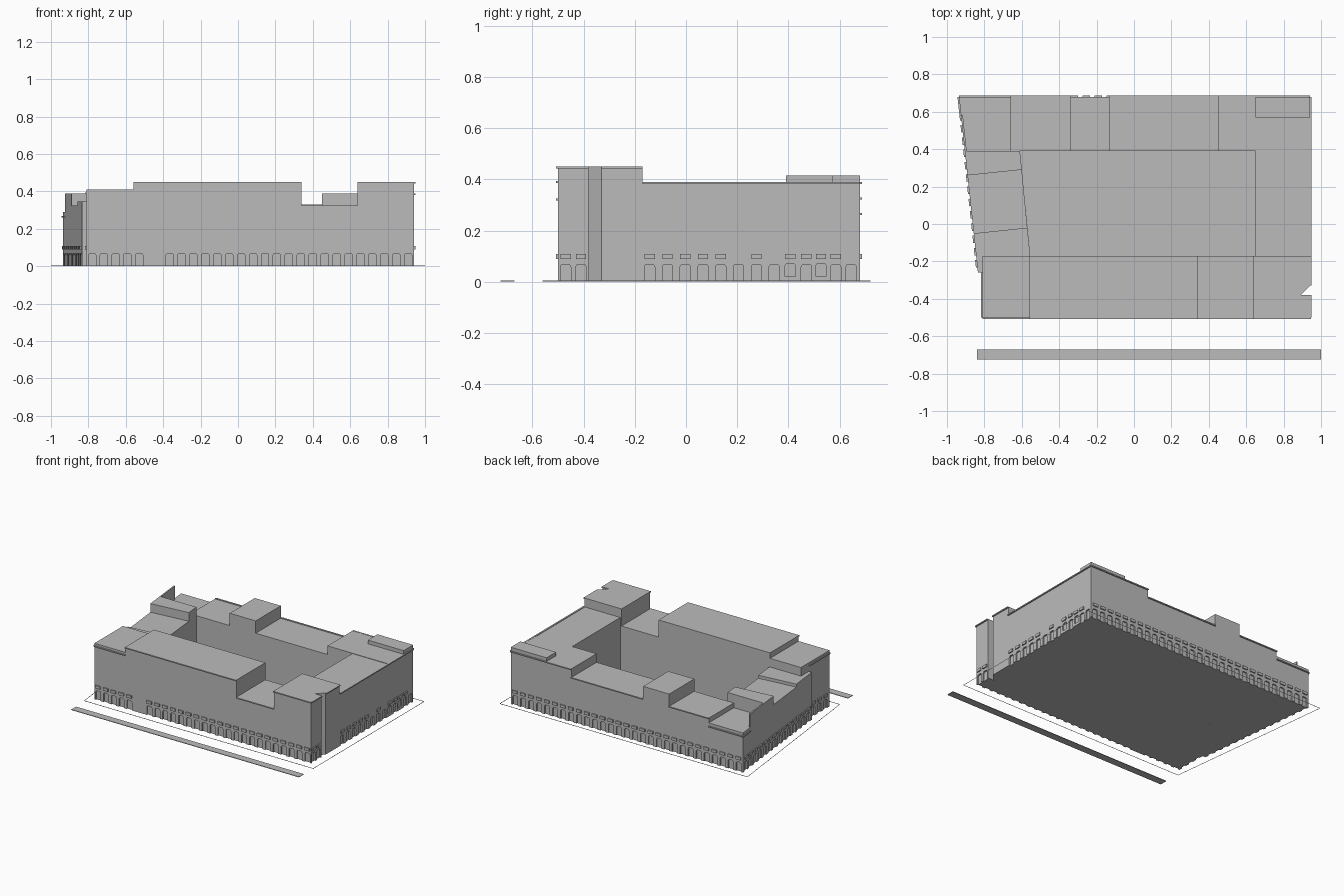
import bpy, bmesh
from mathutils import Vector

if "Cube" in bpy.data.objects:
    bpy.data.objects.remove(bpy.data.objects["Cube"], do_unlink=True)

stone = bpy.data.materials.new("light_grey_stone")
stone.use_nodes = True
GREY = (0.5, 0.5, 0.5, 1)
stone.diffuse_color = GREY
for node in stone.node_tree.nodes:
    if node.type == 'BSDF_PRINCIPLED':
        node.inputs["Base Color"].default_value = GREY


def finish(name, bm):
    bmesh.ops.recalc_face_normals(bm, faces=bm.faces)
    mesh = bpy.data.meshes.new(name)
    bm.to_mesh(mesh)
    bm.free()
    mesh.materials.append(stone)
    obj = bpy.data.objects.new(name, mesh)
    bpy.context.collection.objects.link(obj)
    return obj


def extrude(bm, points, offset):
    """Closed solid from a planar outline pushed along an offset."""
    face = bm.faces.new([bm.verts.new(p) for p in points])
    ext = bmesh.ops.extrude_face_region(bm, geom=[face], use_keep_orig=True)
    moved = [g for g in ext["geom"] if isinstance(g, bmesh.types.BMVert)]
    bmesh.ops.translate(bm, verts=moved, vec=offset)


def prism(name, outline, z0, z1):
    bm = bmesh.new()
    extrude(bm, [(x, y, z0) for x, y in outline], (0, 0, z1 - z0))
    return finish(name, bm)


def rect(x0, x1, y0, y1):
    return [(x0, y0), (x1, y0), (x1, y1), (x0, y1)]


def slant(y):
    """x of the slanting side wall at depth y."""
    return -0.857 - 0.108 * (y + 0.05)


class Wall:
    """Vertical wall line; shapes are placed by distance along it."""

    def __init__(self, start, end):
        self.p = Vector((*start, 0))
        d = Vector((*end, 0)) - self.p
        self.length = d.length
        self.u = d.normalized()
        self.n = Vector((self.u.y, -self.u.x, 0))

    def shape(self, bm, profile, inner, outer):
        pts = [self.p + self.u * s + self.n * inner + Vector((0, 0, z)) for s, z in profile]
        extrude(bm, pts, self.n * (outer - inner))

    def box(self, bm, s0, s1, z0, z1, inner=-0.004, outer=0.008):
        self.shape(bm, [(s0, z0), (s1, z0), (s1, z1), (s0, z1)], inner, outer)

    def arch(self, bm, s, z0=-0.01, z1=0.068, half=0.02):
        r = 0.01
        side = [(half, z0), (half, z1 - r), (half - r * 0.3, z1 - r * 0.3), (half - r, z1)]
        prof = [(s + a, z) for a, z in side] + [(s - a, z) for a, z in reversed(side)]
        self.shape(bm, prof, -0.009, 0.02)


# Wall lines, counterclockwise
L, R, F, B = -0.81, 0.94, -0.5, 0.68
front = Wall((L, F), (R, F))
right = Wall((R, F), (R, B))
back = Wall((R, B), (slant(B), B))
left = Wall((slant(B), B), (slant(-0.26), -0.26))
left_end = Wall((L, -0.26), (L, F))

# Main building blocks
blocks = [
    prism("front_left_block", rect(L, -0.56, F, -0.17), 0, 0.41),
    prism("front_middle_block", rect(-0.56, 0.34, F, -0.17), 0, 0.45),
    prism("front_low_block", rect(0.34, 0.64, F, -0.17), 0, 0.325),
    prism("front_corner_tower", [(0.64, F), (R, F), (R, -0.38), (0.89, -0.38), (R, -0.33),
                                 (R, -0.17), (0.64, -0.17)], 0, 0.45),
    prism("right_wing", rect(0.65, R, -0.17, 0.39), 0, 0.385),
    prism("back_corner_block", rect(0.45, R, 0.39, B), 0, 0.388),
    prism("back_low_block", rect(-0.13, 0.45, 0.39, B), 0, 0.325),
    prism("back_tower", rect(-0.34, -0.13, 0.39, B), 0, 0.415),
    prism("back_link", rect(-0.66, -0.34, 0.39, B), 0, 0.325),
    prism("back_left_block", [(slant(0.39), 0.39), (-0.66, 0.39), (-0.66, B),
                              (slant(B), B)], 0, 0.29),
    prism("left_high_block", [(slant(0.26), 0.26), (-0.6, 0.29), (-0.61, 0.39),
                              (slant(0.39), 0.39)], 0, 0.388),
    prism("left_middle_block", [(slant(-0.05), -0.05), (-0.57, -0.02), (-0.6, 0.29),
                                (slant(0.26), 0.26)], 0, 0.325),
    prism("left_front_block", [(slant(-0.26), -0.26), (L, -0.26), (L, -0.17), (-0.555, -0.17),
                               (-0.57, -0.02), (slant(-0.05), -0.05)], 0, 0.347),
]

# Roof pieces and courtyard
prism("roof_box", rect(0.65, R, 0.57, B), 0.38, 0.415)
prism("courtyard_floor", [(-0.555, -0.17), (0.65, -0.17), (0.65, 0.39), (-0.61, 0.39)], 0, 0.004)
prism("parapet_wall", [(slant(0.39), 0.39), (slant(0.39) + 0.01, 0.39),
                       (slant(0.58) + 0.01, 0.58), (slant(0.58), 0.58)], 0.28, 0.388)

# Opening positions along each wall
front_pos = [0.03 + 0.063 * i for i in range(5)] + [0.444 + 0.0638 * i for i in range(21)]
right_pos = [0.03, 0.09] + [0.358 + 0.0695 * i for i in range(8)]
right_doors = right_pos + [0.97, 1.085, 1.145]
right_high = [0.907, 1.027]
back_pos = [0.035 + 0.0645 * i for i in range(29)]
left_pos = [0.04 + 0.066 * i for i in range(14)]
end_pos = [0.05, 0.12, 0.19]

# Recessed ground floor arches
bm = bmesh.new()
for wall, spots in ((front, front_pos), (right, right_doors), (back, back_pos),
                    (left, left_pos), (left_end, end_pos)):
    for s in spots:
        wall.arch(bm, s)
for s in right_high:
    right.arch(bm, s, 0.02, 0.072)
cutter = finish("arch_cutter", bm)
cutter.hide_render = True
for block in blocks:
    mod = block.modifiers.new("arches", 'BOOLEAN')
    mod.operation = 'DIFFERENCE'
    mod.solver = 'EXACT'
    mod.use_self = True
    mod.object = cutter
bpy.context.view_layer.update()
graph = bpy.context.evaluated_depsgraph_get()
cut = [bpy.data.meshes.new_from_object(b.evaluated_get(graph)) for b in blocks]
for block, mesh in zip(blocks, cut):
    block.modifiers.clear()
    block.data = mesh
bpy.data.objects.remove(cutter, do_unlink=True)

# Small raised windows above the arches
right_windows = right_pos[:7] + [0.775, 0.907, 0.97, 1.027, 1.085]
for label, wall, spots in (("front", front, front_pos), ("right", right, right_windows),
                           ("back", back, back_pos), ("left", left, left_pos),
                           ("left_end", left_end, end_pos)):
    bm = bmesh.new()
    for s in spots:
        wall.box(bm, s - 0.02, s + 0.02, 0.088, 0.108)
    finish(label + "_windows", bm)

# Cornices: wall, start, end, height
bm = bmesh.new()
for wall, s0, s1, z in (
        (front, 0, 0.25, 0.39), (front, 0.25, 1.15, 0.446), (front, 1.15, 1.45, 0.321),
        (front, 1.45, 1.755, 0.446), (right, 0, 0.12, 0.446), (right, 0.17, 0.33, 0.446),
        (right, 0.33, 1.18, 0.385), (back, 0, 0.49, 0.385), (back, 0.49, 1.07, 0.325),
        (back, 1.28, 1.6, 0.325), (back, 1.6, back.length, 0.265), (left, 0, 0.1, 0.265),
        (left_end, 0, 0.24, 0.39)):
    wall.box(bm, s0, s1, z - 0.004, z + 0.004)
finish("cornices", bm)

# Kerb line around the plot and the pavement strip in front
bm = bmesh.new()
ring = [(-0.85, -0.56), (1, -0.56), (1, 0.72), (-1, 0.72)]
low = [bm.verts.new((x, y, 0)) for x, y in ring]
high = [bm.verts.new((x, y, 0.004)) for x, y in ring]
for i in range(4):
    j = (i + 1) % 4
    bm.faces.new((low[i], low[j], high[j], high[i]))
finish("plot_kerb", bm)
prism("pavement_strip", rect(-0.84, 1, -0.725, -0.67), 0, 0.004)
